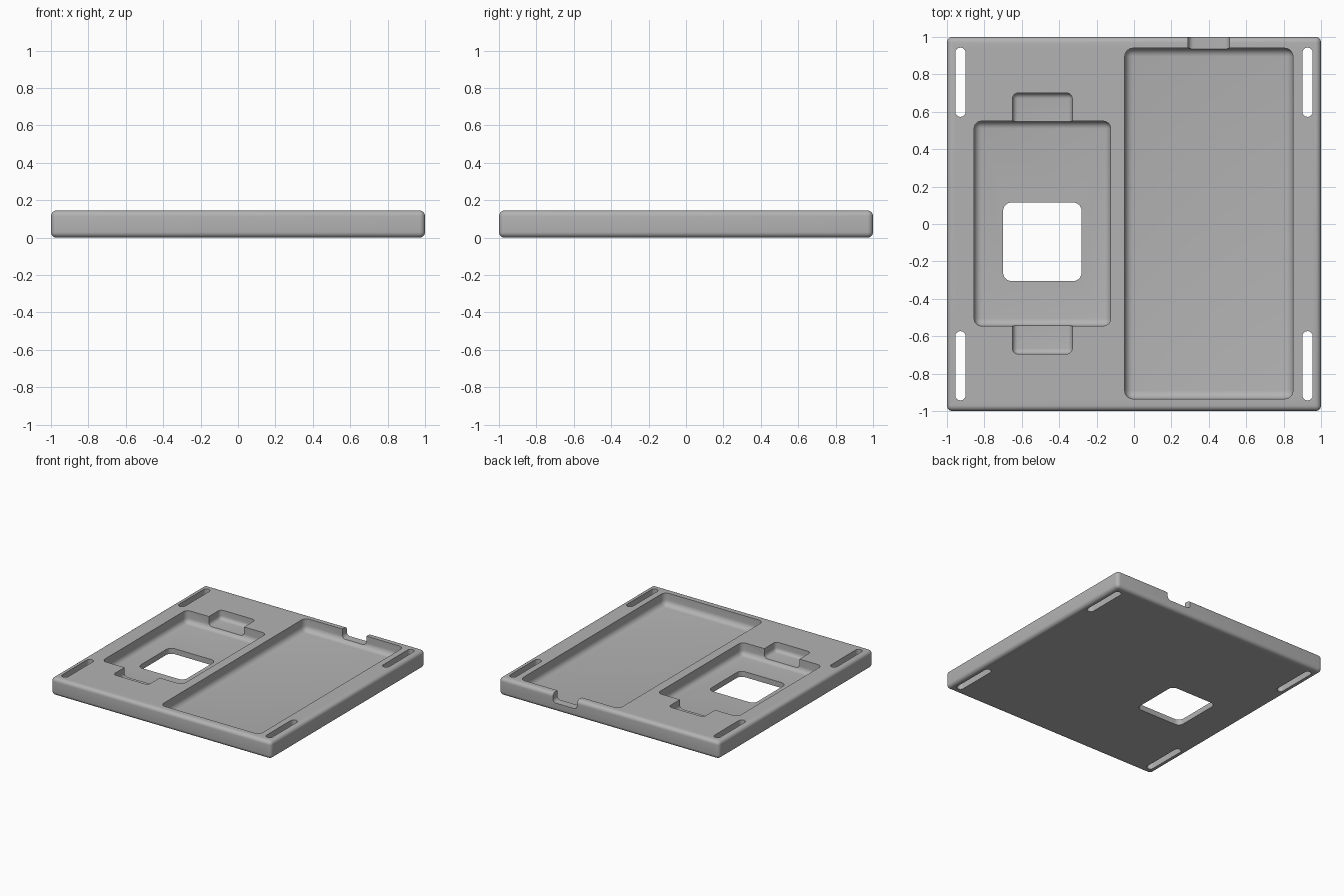
import bpy, bmesh, math

cube = bpy.data.objects.get("Cube")
if cube:
    bpy.data.objects.remove(cube, do_unlink=True)

HEIGHT = 0.145
ABOVE = HEIGHT + 0.15

grey = bpy.data.materials.new("plain grey")
grey.use_nodes = True
grey.diffuse_color = (0.45, 0.45, 0.45, 1)
grey.node_tree.nodes["Principled BSDF"].inputs["Base Color"].default_value = (0.45, 0.45, 0.45, 1)


def rounded_box(name, x0, x1, y0, y1, z0, z1, radius, only_vertical=False, segments=6):
    """Box with rounded edges, either all of them or just the upright ones."""
    bm = bmesh.new()
    bmesh.ops.create_cube(bm, size=1)
    for v in bm.verts:
        v.co.x = x1 if v.co.x > 0 else x0
        v.co.y = y1 if v.co.y > 0 else y0
        v.co.z = z1 if v.co.z > 0 else z0
    edges = [e for e in bm.edges
             if not only_vertical or abs(e.verts[0].co.z - e.verts[1].co.z) > 0.01]
    bmesh.ops.bevel(bm, geom=edges, offset=radius, segments=segments,
                    profile=0.5, affect='EDGES', clamp_overlap=True)
    bmesh.ops.remove_doubles(bm, verts=bm.verts, dist=0.0001)
    mesh = bpy.data.meshes.new(name)
    bm.to_mesh(mesh)
    bm.free()
    mesh.materials.append(grey)
    obj = bpy.data.objects.new(name, mesh)
    bpy.context.collection.objects.link(obj)
    return obj


# Slab with softened edges
tray = rounded_box("tray", -1, 1, -1, 1, 0, HEIGHT, 0.03)

# Filleted pockets, finger recesses and the rear cable notch
FLOOR, STEP = 0.045, 0.07
cutters = [
    rounded_box("large_pocket", -0.05, 0.85, -0.935, 0.94, FLOOR, ABOVE, 0.045),
    rounded_box("small_pocket", -0.855, -0.125, -0.545, 0.55, FLOOR, ABOVE, 0.04),
    rounded_box("cable_notch", 0.29, 0.51, 0.85, 1.1, STEP, ABOVE, 0.03),
    rounded_box("rear_recess", -0.65, -0.33, 0.45, 0.70, STEP, ABOVE, 0.03),
    rounded_box("front_recess", -0.65, -0.33, -0.695, -0.44, STEP, ABOVE, 0.03),
    rounded_box("window", -0.70, -0.28, -0.305, 0.115, -0.1, ABOVE, 0.045, True),
]

# Strap slots in the four corners
for side, sx in (("left", 1), ("right", -1)):
    for end, sy in (("back", 1), ("front", -1)):
        x, y = 0.928 * sx, 0.758 * sy
        cutters.append(rounded_box(f"{end}_{side}_slot", x - 0.0275, x + 0.0275,
                                   y - 0.185, y + 0.185, -0.1, ABOVE, 0.027, True))

for cutter in cutters:
    cut = tray.modifiers.new(cutter.name, 'BOOLEAN')
    cut.operation = 'DIFFERENCE'
    cut.solver = 'EXACT'
    cut.object = cutter

# Apply the cuts, then drop the cutters
bpy.context.view_layer.update()
evaluated = tray.evaluated_get(bpy.context.evaluated_depsgraph_get())
result = bpy.data.meshes.new_from_object(evaluated)
tray.modifiers.clear()
tray.data = result
for cutter in cutters:
    bpy.data.objects.remove(cutter, do_unlink=True)
tray.data.materials.clear()
tray.data.materials.append(grey)
for poly in tray.data.polygons:
    poly.material_index = 0

bpy.ops.object.select_all(action='DESELECT')
tray.select_set(True)
bpy.context.view_layer.objects.active = tray
bpy.ops.object.shade_smooth_by_angle(angle=math.radians(30))
